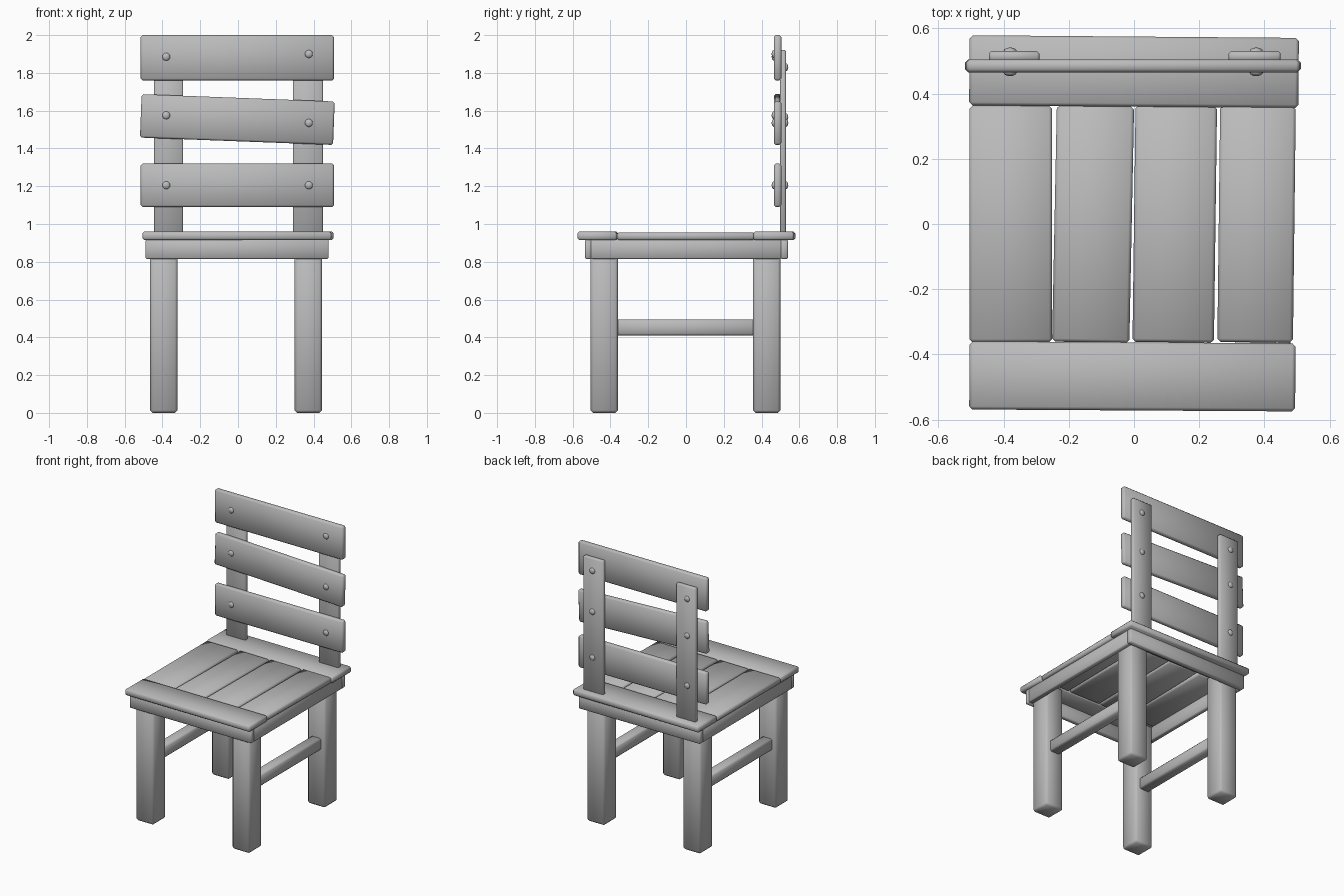
import bpy, bmesh
from mathutils import Matrix, Vector

cube = bpy.data.objects.get("Cube")
if cube:
    bpy.data.objects.remove(cube, do_unlink=True)

grey = bpy.data.materials.new("plain_grey")
grey.use_nodes = True
colour = (0.5, 0.5, 0.5, 1)
grey.diffuse_color = colour
grey.node_tree.nodes["Principled BSDF"].inputs["Base Color"].default_value = colour


def finish(name, bm, location, rotation=(0, 0, 0)):
    """Turn a bmesh into a smooth-shaded grey object."""
    mesh = bpy.data.meshes.new(name)
    for face in bm.faces:
        face.smooth = True
    bm.to_mesh(mesh)
    bm.free()
    mesh.materials.append(grey)
    obj = bpy.data.objects.new(name, mesh)
    obj.location = location
    obj.rotation_euler = rotation
    bpy.context.collection.objects.link(obj)
    return obj


def plank(name, x, y, z, rotation=(0, 0, 0), bevel=0.01):
    """Box between three (low, high) ranges with chamfered edges."""
    size = [b - a for a, b in (x, y, z)]
    centre = [(a + b) / 2 for a, b in (x, y, z)]
    bm = bmesh.new()
    bmesh.ops.create_cube(bm, size=1, matrix=Matrix.Diagonal((*size, 1)))
    bmesh.ops.bevel(bm, geom=bm.edges[:], offset=bevel, segments=1,
                    affect='EDGES', clamp_overlap=True)
    return finish(name, bm, centre, rotation)


def bolt(name, x, y, z):
    """Flattened round bolt head facing along y."""
    bm = bmesh.new()
    bmesh.ops.create_uvsphere(bm, u_segments=12, v_segments=8, radius=0.021)
    bmesh.ops.scale(bm, vec=Vector((1, 0.6, 1)), verts=bm.verts)
    return finish(name, bm, (x, y, z))


# Legs, side stretchers and back posts
sides = {"right": (-0.465, -0.32), "left": (0.30, 0.445)}
for side, x in sides.items():
    plank(f"front_leg_{side}", x, (-0.505, -0.36), (0, 0.92), bevel=0.014)
    plank(f"back_leg_{side}", x, (0.355, 0.50), (0, 0.92), bevel=0.014)
    mid = sum(x) / 2
    plank(f"stretcher_{side}", (mid - 0.04, mid + 0.04), (-0.38, 0.38), (0.41, 0.495))
plank("back_post_right", (-0.445, -0.29), (0.498, 0.53), (0.93, 1.92), bevel=0.007)
plank("back_post_left", (0.29, 0.45), (0.498, 0.53), (0.93, 1.92), bevel=0.007)

# Apron frame under the seat
apron_z = (0.815, 0.918)
plank("apron_front", (-0.49, 0.48), (-0.535, -0.50), apron_z, bevel=0.006)
plank("apron_back", (-0.49, 0.48), (0.50, 0.54), apron_z, bevel=0.006)
plank("apron_right", (-0.49, -0.455), (-0.505, 0.505), apron_z, bevel=0.006)
plank("apron_left", (0.443, 0.48), (-0.505, 0.505), apron_z, bevel=0.006)

# Seat boards, slightly uneven
plank("seat_board_front", (-0.505, 0.495), (-0.572, -0.363), (0.914, 0.96), (0, 0, -0.006))
plank("seat_board_back", (-0.505, 0.505), (0.36, 0.575), (0.914, 0.96), (0, 0, -0.008))
seat_slats = [(-0.505, -0.251, 0), (-0.244, -0.007, -0.02),
              (0, 0.25, -0.013), (0.26, 0.492, -0.012)]
for i, (a, b, turn) in enumerate(seat_slats, 1):
    plank(f"seat_slat_{i}", (a, b), (-0.363, 0.363), (0.914, 0.956), (0, 0, turn))

# Backrest slats, the middle one hanging crooked
back_slats = {"top": (1.76, 2.0, 0), "middle": (1.438, 1.668, 0.038), "bottom": (1.09, 1.32, 0)}
for name, (low, high, tilt) in back_slats.items():
    plank(f"back_slat_{name}", (-0.515, 0.508), (0.465, 0.505), (low, high), (0, tilt, 0))

# Bolts: x, front height, back height
bolts = [(-0.38, 1.885, 1.83), (-0.38, 1.575, 1.565), (-0.38, 1.205, 1.205),
         (0.375, 1.9, 1.83), (0.375, 1.535, 1.535), (0.375, 1.205, 1.205)]
for i, (x, front_z, back_z) in enumerate(bolts, 1):
    bolt(f"bolt_front_{i}", x, 0.466, front_z)
    bolt(f"bolt_back_{i}", x, 0.529, back_z)
